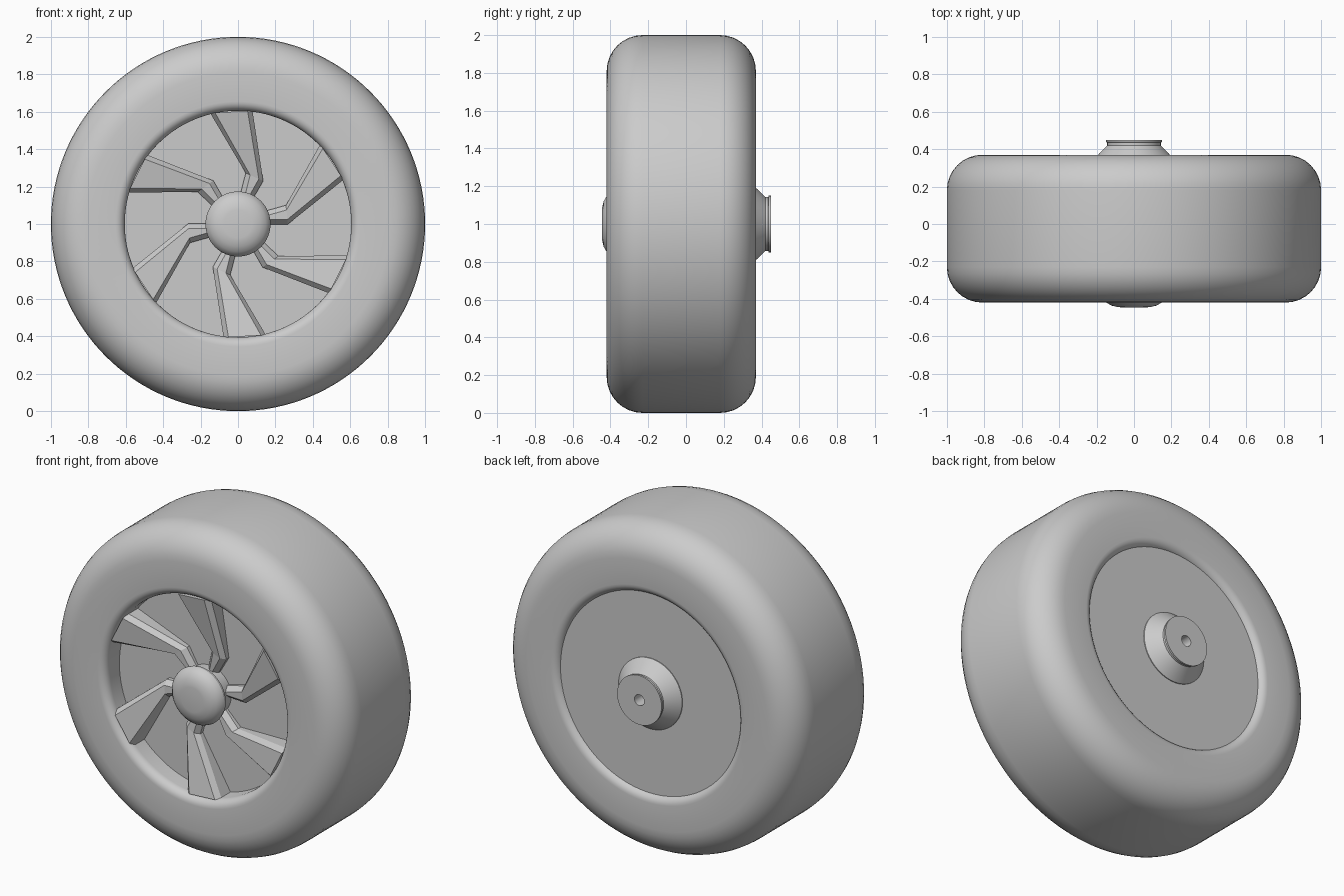
import bpy, bmesh
from math import sin, cos, pi, radians
from mathutils import Vector, Matrix

if "Cube" in bpy.data.objects:
    bpy.data.objects.remove(bpy.data.objects["Cube"])


def finish(name, bm, angle=30, smooth=True):
    bmesh.ops.remove_doubles(bm, verts=bm.verts, dist=1e-5)
    bmesh.ops.recalc_face_normals(bm, faces=bm.faces)
    me = bpy.data.meshes.new(name)
    bm.to_mesh(me)
    bm.free()
    if smooth:
        me.polygons.foreach_set("use_smooth", [True] * len(me.polygons))
        me.set_sharp_from_angle(angle=radians(angle))
    ob = bpy.data.objects.new(name, me)
    bpy.context.collection.objects.link(ob)
    ob.location.z = 1.0
    return ob


def lathe(name, profile, steps=96, closed=False):
    """Spin (radius, y) points around the wheel axis."""
    bm = bmesh.new()
    vs = [bm.verts.new((r, y, 0)) for r, y in profile]
    pairs = list(zip(vs, vs[1:])) + ([(vs[-1], vs[0])] if closed else [])
    es = [bm.edges.new(p) for p in pairs]
    bmesh.ops.spin(bm, geom=vs + es, cent=(0, 0, 0), axis=(0, 1, 0),
                   angle=2 * pi, steps=steps, use_merge=True)
    return finish(name, bm)


def arc(r, y, rad, a0, a1, n=8):
    return [(r + rad * cos(radians(a0 + (a1 - a0) * i / n)),
             y + rad * sin(radians(a0 + (a1 - a0) * i / n))) for i in range(n + 1)]


F, B = -0.42, 0.37   # tyre front and back planes

# tyre with rounded shoulders and lips
lathe("tyre", arc(0.81, F + 0.19, 0.19, -90, 0) + arc(0.81, B - 0.19, 0.19, 0, 90)
      + arc(0.655, B - 0.05, 0.05, 90, 180, 6)
      + arc(0.655, F + 0.05, 0.05, 180, 270, 6), 128, True)

# front and back wheel discs
lathe("front_disc", [(0, -0.28), (0.62, -0.28)])
lathe("back_disc", [(0, 0.34), (0.62, 0.34)])

# domed front hub
lathe("front_hub", [(0, -0.446), (0.075, -0.445), (0.09, -0.443), (0.12, -0.436),
                    (0.148, -0.42), (0.167, -0.40), (0.174, -0.38), (0.17, -0.36),
                    (0.15, -0.35), (0.15, -0.27)], 64)

# back axle boss with a bore
lathe("axle_boss", [(0.215, 0.335), (0.215, 0.345), (0.148, 0.415), (0.143, 0.42),
                    (0.143, 0.435), (0.15, 0.438), (0.15, 0.45), (0.033, 0.45),
                    (0.033, 0.35), (0, 0.35)], 64)

# bent spoke: left and right edge at hub, bend and rim, with front height
STATIONS = [((0.018, 0.13), (0.06, 0.125), -0.325),
            ((0.053, 0.267), (0.123, 0.235), -0.335),
            ((-0.136, 0.594), (0.064, 0.606), -0.40)]
bm = bmesh.new()
for k in range(6):
    rot = Matrix.Rotation(k * pi / 3, 4, 'Y')
    rings = []
    for l, r, y in STATIONS:
        L, R = Vector((l[0], 0, l[1])), Vector((r[0], 0, r[1]))
        w = (R - L).normalized() * 0.013
        section = [(L - w, -0.27), (L - w, y + 0.03), (L + w, y),
                   (R - w, y), (R + w, y + 0.03), (R + w, -0.27)]
        rings.append([bm.verts.new(rot @ Vector((p.x, d, p.z))) for p, d in section])
    for a, b in zip(rings, rings[1:]):
        for i in range(6):
            j = (i + 1) % 6
            bm.faces.new((a[i], a[j], b[j], b[i]))
    bm.faces.new(rings[0])
    bm.faces.new(rings[-1])
finish("spokes", bm, smooth=False)
